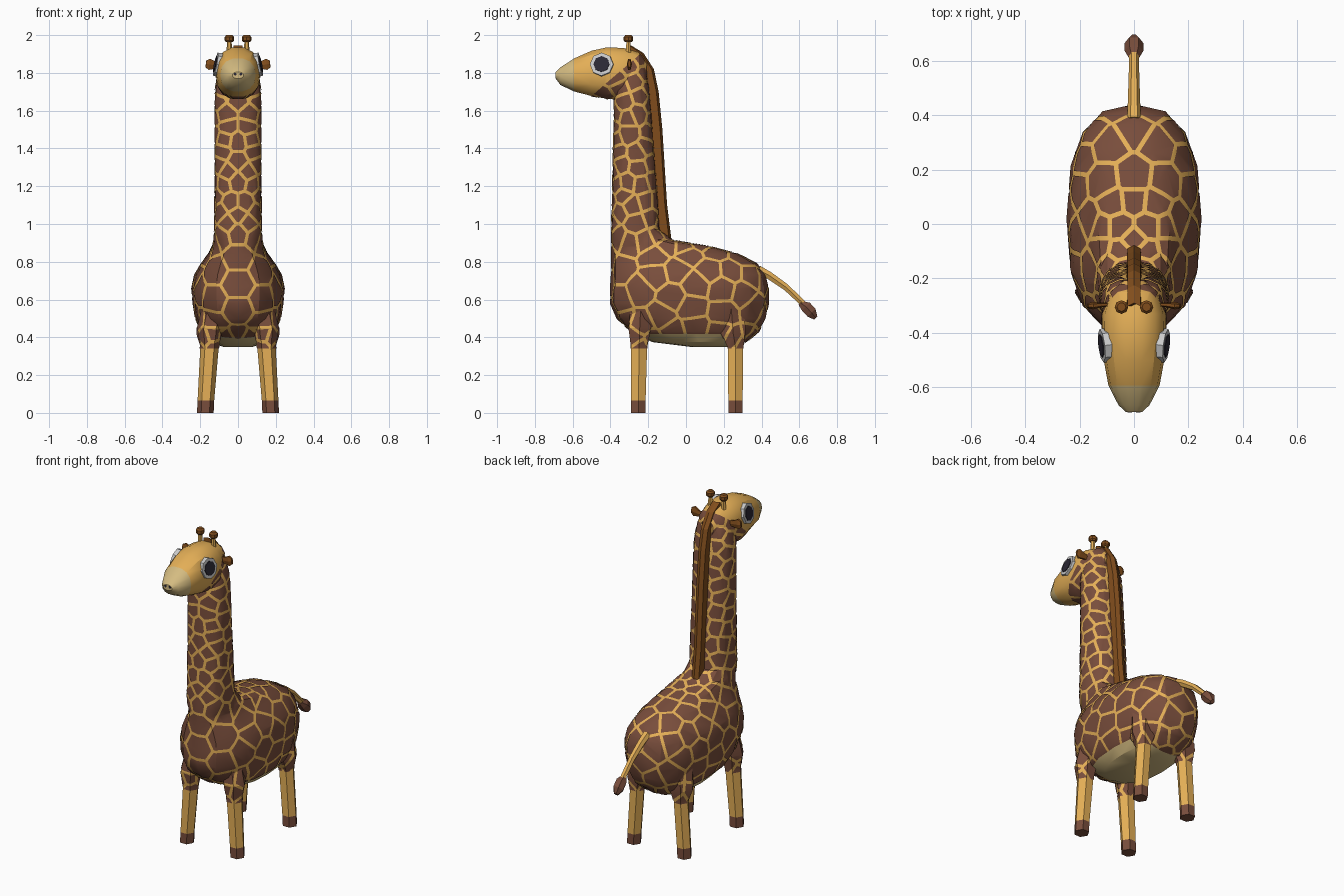
import bpy, bmesh, math, random
from mathutils import Vector

if "Cube" in bpy.data.objects:
    bpy.data.objects.remove(bpy.data.objects["Cube"])

random.seed(7)


def material(name, r, g, b):
    m = bpy.data.materials.new(name)
    m.diffuse_color = (r, g, b, 1)
    m.use_nodes = True
    m.node_tree.nodes["Principled BSDF"].inputs["Base Color"].default_value = m.diffuse_color
    return m


GOLD = material("gold", 0.78, 0.43, 0.095)
BROWN = material("brown", 0.19, 0.075, 0.045)
CREAM = material("cream", 0.66, 0.50, 0.22)
MANE = material("mane_brown", 0.22, 0.075, 0.012)
WHITE = material("white", 0.85, 0.85, 0.85)
DARK = material("dark", 0.025, 0.022, 0.035)


def loft(rings):
    bm = bmesh.new()
    vs = [[bm.verts.new(p) for p in ring] for ring in rings]
    n = len(vs[0])
    for a, b in zip(vs, vs[1:]):
        for i in range(n):
            bm.faces.new((a[i], a[(i + 1) % n], b[(i + 1) % n], b[i]))
    bm.faces.new(vs[0])
    bm.faces.new(vs[-1])
    bmesh.ops.recalc_face_normals(bm, faces=bm.faces)
    return bm


def cut(bm, co, no, clear=False):
    bmesh.ops.bisect_plane(bm, geom=bm.verts[:] + bm.edges[:] + bm.faces[:], dist=1e-5,
                           plane_co=co, plane_no=no, clear_outer=clear)


def finish(name, bm, *mats, smooth=0):
    me = bpy.data.meshes.new(name)
    bm.to_mesh(me)
    for m in mats:
        me.materials.append(m)
    ob = bpy.data.objects.new(name, me)
    bpy.context.collection.objects.link(ob)
    if smooth:
        me.polygons.foreach_set("use_smooth", [True] * len(me.polygons))
        me.set_sharp_from_angle(angle=math.radians(smooth))
    return ob


def oval(n, power):
    pts = []
    for i in range(n):
        c, s = math.cos(math.tau * i / n), math.sin(math.tau * i / n)
        pts.append((math.copysign(abs(c) ** (2 / power), c), math.copysign(abs(s) ** (2 / power), s)))
    return pts


def tube(pts, sides=6, flat=1, axis=None):
    # straight-ish column: pts are (x, y, z, radius)
    d = Vector(axis) if axis else Vector(pts[-1][:3]) - Vector(pts[0][:3])
    q = d.to_track_quat('Z', 'Y')
    return loft([[Vector(p[:3]) + q @ Vector((p[3] * flat * u, p[3] * v, 0))
                  for u, v in oval(sides, 2)] for p in pts])


# Torso and neck: one stack of horizontal rings (z, front y, back y, half width)
TORSO = [(.35, .02, .24, .08), (.375, -.18, .32, .15), (.43, -.29, .385, .195), (.50, -.365, .42, .225),
         (.58, -.40, .437, .238), (.66, -.40, .437, .245), (.73, -.395, .42, .23), (.79, -.395, .375, .195),
         (.84, -.395, .28, .158), (.88, -.395, .13, .137), (.915, -.395, -.07, .127), (.97, -.395, -.14, .125),
         (1.15, -.39, -.15, .123), (1.4, -.385, -.17, .122), (1.6, -.38, -.185, .122),
         (1.72, -.38, -.195, .12), (1.82, -.36, -.215, .10), (1.89, -.34, -.26, .06)]
torso = loft([[(w * u, (f + b) / 2 + (b - f) / 2 * v, z) for u, v in oval(16, 2.5)]
              for z, f, b, w in TORSO])

# Head: rings along y (y, bottom z, top z, half width)
HEAD = [(-.69, 1.77, 1.805, .03), (-.665, 1.735, 1.83, .057), (-.593, 1.70, 1.878, .094),
        (-.50, 1.675, 1.92, .111), (-.42, 1.66, 1.938, .119), (-.33, 1.66, 1.935, .117),
        (-.25, 1.70, 1.91, .09), (-.21, 1.76, 1.86, .04)]
head = loft([[(w * u, y, (b + t) / 2 + (t - b) / 2 * v) for u, v in oval(14, 2.3)]
             for y, b, t, w in HEAD])


# Legs
def leg(s, back):
    if back:
        pts = [(.173, .262, 0, .044), (.17, .262, .065, .044), (.15, .262, .35, .046),
               (.146, .25, .42, .072), (.13, .24, .55, .08)]
    else:
        pts = [(.173, -.252, 0, .044), (.17, -.252, .065, .044), (.15, -.248, .36, .049),
               (.148, -.245, .45, .066), (.13, -.24, .55, .06)]
    return tube([(s * x, y, z, r) for x, y, z, r in pts], 6, axis=(0, 0, 1))


# Where the coat is patched
def torso_area(c):
    return not (c.z < .42 and -.22 < c.y < .27)


def head_area(c):
    return c.z < 1.68 + .85 * (c.y + .5)


def leg_area(c):
    return c.z > .34


parts = [("torso_and_neck", torso, torso_area), ("head", head, head_area)]
for s, side in ((1, "left"), (-1, "right")):
    parts.append((f"front_{side}_leg", leg(s, False), leg_area))
    parts.append((f"back_{side}_leg", leg(s, True), leg_area))

for co, no in (((0, 0, .42), (0, 0, 1)), ((0, -.22, 0), (0, 1, 0)), ((0, .27, 0), (0, 1, 0))):
    cut(torso, co, no)
cut(head, (0, -.5, 1.68), (0, -.85, 1))
for name, bm, area in parts:
    if "leg" in name:
        cut(bm, (0, 0, .34), (0, 0, 1))
    bmesh.ops.triangulate(bm, faces=bm.faces)

# Mirrored patch centres scattered over the coat
tris = [f for _, bm, area in parts for f in bm.faces if area(f.calc_center_median())]
seeds = []
for f in random.choices(tris, [f.calc_area() for f in tris], k=5000):
    a, b, c = [v.co for v in f.verts]
    u, v = sorted((random.random(), random.random()))
    p = a * u + b * (v - u) + c * (1 - v)
    p.x = abs(p.x)
    gap = .105 if .42 < p.z < .88 else .064
    if p.x < gap / 3:
        p.x = 0
    elif p.x < gap / 2:
        continue
    if all((p - q).length > gap for q in seeds):
        seeds.append(p)
seeds += [Vector((-p.x, p.y, p.z)) for p in seeds if p.x > 0]


# Patches: copies of the skin cut down to the cell around each centre
def patches(name, src, area):
    skin = src.copy()
    skin.normal_update()
    moved = [v.co + v.normal * .003 for v in skin.verts]
    for v, co in zip(skin.verts, moved):
        v.co = co
    drop = [f for f in skin.faces if not area(f.calc_center_median())]
    bmesh.ops.delete(skin, geom=drop, context='FACES')
    out = bmesh.new()
    for p in seeds:
        cell = skin.copy()
        for q in sorted(seeds, key=lambda s: (s - p).length_squared)[1:26]:
            d = (q - p).normalized()
            cut(cell, (p + q) / 2 - d * .0085, d, True)
            if not cell.faces:
                break
        new = {v: out.verts.new(v.co) for v in cell.verts}
        for f in cell.faces:
            out.faces.new([new[v] for v in f.verts])
        cell.free()
    skin.free()
    finish(name + "_patches", out, BROWN, smooth=30)


for name, bm, area in parts:
    patches(name, bm, area)
    for f in bm.faces:
        c = f.calc_center_median()
        if name == "head":
            f.material_index = 2 if c.y < -.593 else 0
        elif "leg" in name:
            f.material_index = 1 if c.z < .065 else 0
        else:
            f.material_index = 0 if area(c) else 2
    finish(name, bm, GOLD, BROWN, CREAM, smooth=0 if "leg" in name else 30)

# Mane: (outer y, outer z, inner y, inner z) strip with a narrow ridge
MANE_PATH = [(-.075, .90, -.19, .90), (-.10, 1.1, -.20, 1.1), (-.125, 1.5, -.22, 1.5), (-.145, 1.7, -.24, 1.68),
             (-.17, 1.82, -.26, 1.76), (-.225, 1.905, -.28, 1.82), (-.29, 1.945, -.30, 1.86)]
finish("mane", loft([[(-.03, iy, iz), (-.024, oy - .012, oz), (0, oy, oz), (.024, oy - .012, oz), (.03, iy, iz)]
                     for oy, oz, iy, iz in MANE_PATH]), MANE)

# Tail and tuft
finish("tail", tube([(0, .38, .76, .026), (0, .44, .728, .023), (0, .53, .665, .02), (0, .635, .565, .017)]), GOLD)
finish("tail_tuft", tube([(0, .605, .583, .016), (0, .635, .562, .034), (0, .665, .53, .034),
                          (0, .687, .503, .014)]), BROWN)

# Paired head details
for s, side in ((1, "left"), (-1, "right")):
    x = .046 * s
    finish(f"{side}_horn", tube([(x, -.305, 1.88, .016), (x, -.305, 1.975, .012)]), GOLD)
    finish(f"{side}_horn_knob", tube([(x, -.305, 1.963, .018), (x, -.305, 1.972, .025), (x, -.305, 1.99, .025),
                                      (x, -.305, 2.0, .016)], 8), MANE)
    finish(f"{side}_ear", tube([(.07 * s, -.295, 1.835, .014), (.12 * s, -.297, 1.84, .022),
                                (.152 * s, -.30, 1.845, .034), (.17 * s, -.30, 1.848, .02)], 6, .4), MANE)
    d = Vector((s, -.12, .2)).normalized()
    c = Vector((.117 * s, -.447, 1.846))
    for part, lo, hi, r, m in (("eye", -.035, .002, .064, WHITE), ("pupil", -.01, .006, .044, DARK)):
        finish(f"{side}_{part}", tube([(*(c + d * lo), r), (*(c + d * hi), r * .97)], 8), m)
    finish(f"{side}_nostril", tube([(.015 * s, -.68, 1.793, .008), (.015 * s, -.692, 1.793, .008)]), DARK)
